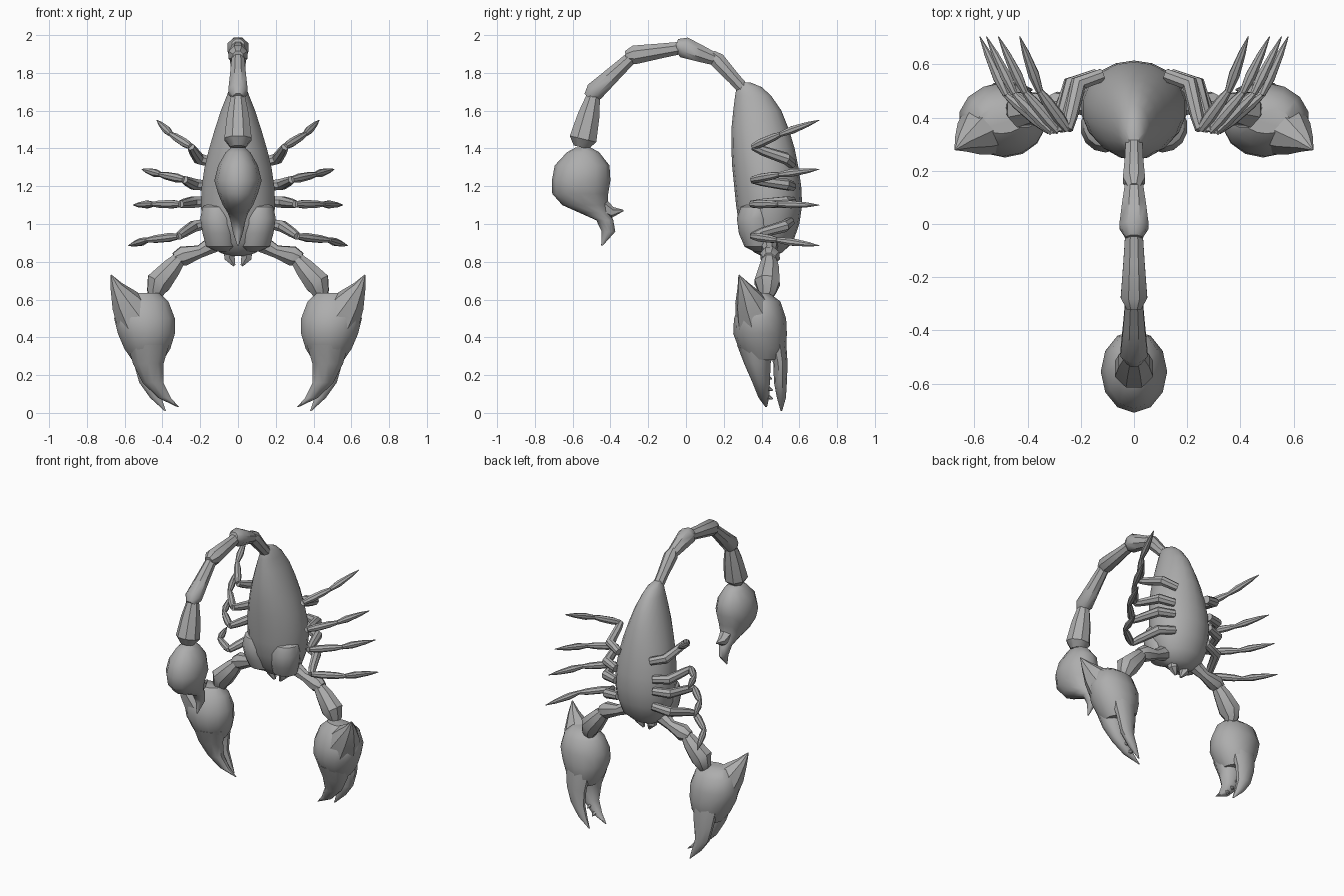
import bpy, bmesh, math
from mathutils import Vector

grey = bpy.data.materials.new("shell_grey")
grey.diffuse_color = (0.42, 0.42, 0.42, 1)


def finish(name, bm, angle=40):
    bmesh.ops.recalc_face_normals(bm, faces=bm.faces)
    mesh = bpy.data.meshes.new(name)
    bm.to_mesh(mesh)
    bm.free()
    mesh.materials.append(grey)
    ob = bpy.data.objects.new(name, mesh)
    bpy.context.collection.objects.link(ob)
    bpy.ops.object.select_all(action='DESELECT')
    ob.select_set(True)
    bpy.context.view_layer.objects.active = ob
    bpy.ops.object.shade_smooth_by_angle(angle=math.radians(angle))
    return ob


def skin(bm, rings):
    """Bridge a list of point rings and cap both ends."""
    vs = [[bm.verts.new(p) for p in r] for r in rings]
    n = len(vs[0])
    for a, b in zip(vs, vs[1:]):
        for i in range(n):
            j = (i + 1) % n
            bm.faces.new((a[i], a[j], b[j], b[i]))
    bm.faces.new(vs[0][::-1])
    bm.faces.new(vs[-1])


def loft(name, sections, side=1, n=14):
    """Stack of horizontal ovals: z, centre x, centre y, radius x, radius y."""
    bm = bmesh.new()
    skin(bm, [[(side * (cx + rx * math.sin(t)), cy - ry * math.cos(t), z)
               for t in (2 * math.pi * i / n for i in range(n))]
              for z, cx, cy, rx, ry in sections])
    return finish(name, bm)


def tube(name, path, side=1, n=8):
    """Round limb along a path of x, y, z, radius."""
    pts = [Vector(p[:3]) for p in path]
    bm = bmesh.new()
    rings, last = [], None
    for i, p in enumerate(pts):
        d = (pts[min(i + 1, len(pts) - 1)] - pts[max(i - 1, 0)]).normalized()
        if last is None:
            u = d.orthogonal() if abs(d.x) > 0.9 else Vector((1, 0, 0)) - d * d.x
        else:
            u = last - d * last.dot(d)
        u.normalize()
        last, v = u, d.cross(u)
        r = path[i][3]
        ring = []
        for k in range(n):
            t = 2 * math.pi * (k + 0.5) / n
            q = p + (u * math.cos(t) + v * math.sin(t)) * r
            ring.append((side * q.x, q.y, q.z))
        rings.append(ring)
    skin(bm, rings)
    return finish(name, bm)


# Body: z, half width, front y, back y
body = [(0.83, 0.05, 0.40, 0.47), (0.85, 0.10, 0.36, 0.51), (0.90, 0.155, 0.32, 0.565),
        (1.00, 0.19, 0.28, 0.60), (1.10, 0.20, 0.265, 0.615), (1.20, 0.195, 0.255, 0.61),
        (1.30, 0.18, 0.245, 0.595), (1.40, 0.155, 0.24, 0.575), (1.50, 0.125, 0.24, 0.545),
        (1.60, 0.092, 0.25, 0.505), (1.68, 0.06, 0.26, 0.45), (1.725, 0.042, 0.268, 0.40),
        (1.75, 0.02, 0.28, 0.34)]
loft("body", [(z, 0, (f + b) / 2, w, (b - f) / 2) for z, w, f, b in body], n=18)

# Tail segments, each narrow at the start and swollen towards its end
joints = [(0.345, 1.67, 0.03), (0.165, 1.868, 0.045), (-0.01, 1.935, 0.06),
          (-0.275, 1.895, 0.054), (-0.485, 1.70, 0.055), (-0.545, 1.45, 0.078)]
for i in range(5):
    a, b = Vector((0, *joints[i][:2])), Vector((0, *joints[i + 1][:2]))
    r = joints[i + 1][2]
    end = b + (b - a).normalized() * 0.045
    mid = a.lerp(b, 0.5)
    tube(f"tail_segment_{i + 1}", [(*a, 0.034), (*mid, r * 0.8), (*b, r), (*end, r * 0.55)])

# Stinger: bulb, hooked point and small spur
loft("stinger_bulb", [(1.405, 0, -0.545, 0.035, 0.04), (1.38, 0, -0.545, 0.065, 0.085),
                      (1.31, 0, -0.55, 0.105, 0.145), (1.23, 0, -0.555, 0.125, 0.155),
                      (1.16, 0, -0.56, 0.105, 0.148), (1.10, 0, -0.535, 0.08, 0.12),
                      (1.06, 0, -0.485, 0.055, 0.08), (1.02, 0, -0.43, 0.04, 0.045),
                      (0.96, 0, -0.41, 0.028, 0.036), (0.885, 0, -0.445, 0.004, 0.004)], n=12)
tube("stinger_spur", [(0, -0.46, 1.10, 0.05), (0, -0.39, 1.06, 0.03), (0, -0.33, 1.072, 0.003)], n=6)

# Legs: root, knee, ankle and tip of each
legs = [((0.12, 0.56, 1.32), (0.25, 0.355, 1.41), (0.355, 0.50, 1.475), (0.43, 0.705, 1.55)),
        ((0.14, 0.56, 1.20), (0.285, 0.35, 1.235), (0.41, 0.495, 1.262), (0.51, 0.705, 1.29)),
        ((0.14, 0.56, 1.12), (0.305, 0.345, 1.105), (0.45, 0.49, 1.105), (0.555, 0.705, 1.10)),
        ((0.13, 0.55, 1.01), (0.315, 0.35, 0.935), (0.48, 0.485, 0.915), (0.58, 0.705, 0.885))]

for side, tag in ((1, "right"), (-1, "left")):
    for i, pts in enumerate(legs):
        root, knee, ankle, tip = map(Vector, pts)
        hip = root.lerp(knee, 0.3) + Vector((0.05, 0.03, 0))
        low = root.lerp(knee, 0.75) + Vector((0.02, 0, 0))
        tube(f"{tag}_leg_{i + 1}_thigh", [(*root, 0.026), (*hip, 0.032), (*low, 0.026),
                                          (*knee, 0.02)], side)
        tube(f"{tag}_leg_{i + 1}_shin", [(*knee, 0.016), (*knee.lerp(ankle, 0.3), 0.024),
                                         (*knee.lerp(ankle, 0.75), 0.021), (*ankle, 0.013)], side)
        tube(f"{tag}_leg_{i + 1}_foot", [(*ankle, 0.014), (*ankle.lerp(tip, 0.3), 0.022),
                                         (*ankle.lerp(tip, 0.7), 0.014), (*tip, 0.002)], side)

    # Head lobe and mouth part
    loft(f"{tag}_head_lobe", [(0.855, 0.07, 0.40, 0.04, 0.04), (0.88, 0.09, 0.385, 0.08, 0.075),
                              (0.95, 0.10, 0.375, 0.09, 0.095), (1.03, 0.108, 0.365, 0.094, 0.096),
                              (1.09, 0.11, 0.37, 0.08, 0.08), (1.12, 0.11, 0.39, 0.04, 0.04)], side)
    tube(f"{tag}_mouth_part", [(0.04, 0.43, 0.87, 0.04), (0.045, 0.435, 0.82, 0.032),
                               (0.02, 0.43, 0.78, 0.008)], side, 6)

    # Claw arm
    tube(f"{tag}_upper_arm", [(0.12, 0.44, 0.90, 0.05), (0.20, 0.445, 0.855, 0.035),
                              (0.29, 0.445, 0.83, 0.055), (0.335, 0.44, 0.815, 0.035)], side)
    tube(f"{tag}_forearm", [(0.29, 0.44, 0.84, 0.03), (0.35, 0.44, 0.77, 0.055),
                            (0.42, 0.43, 0.69, 0.072), (0.435, 0.43, 0.64, 0.05),
                            (0.44, 0.42, 0.60, 0.03)], side)

    # Claw: palm, corner spike and two fingers
    loft(f"{tag}_palm", [(0.635, 0.50, 0.39, 0.085, 0.05), (0.59, 0.50, 0.395, 0.135, 0.105),
                         (0.50, 0.495, 0.392, 0.165, 0.138), (0.42, 0.485, 0.392, 0.155, 0.142),
                         (0.34, 0.48, 0.405, 0.125, 0.125), (0.28, 0.478, 0.41, 0.085, 0.09)], side)
    tube(f"{tag}_claw_spike", [(0.53, 0.38, 0.49, 0.125), (0.60, 0.335, 0.595, 0.08),
                               (0.645, 0.305, 0.67, 0.035), (0.672, 0.28, 0.73, 0.003)], side)
    loft(f"{tag}_front_finger", [(0.36, 0.475, 0.37, 0.115, 0.10), (0.26, 0.475, 0.378, 0.085, 0.07),
                                 (0.16, 0.45, 0.398, 0.058, 0.046), (0.08, 0.39, 0.412, 0.036, 0.028),
                                 (0.03, 0.315, 0.425, 0.004, 0.004)], side, 10)
    loft(f"{tag}_back_finger", [(0.38, 0.485, 0.48, 0.09, 0.05), (0.26, 0.485, 0.50, 0.07, 0.038),
                                (0.16, 0.475, 0.50, 0.05, 0.034), (0.08, 0.435, 0.505, 0.032, 0.024),
                                (0.01, 0.385, 0.505, 0.004, 0.004)], side, 10)
    for k, (x, y, z) in enumerate([(0.46, 0.425, 0.19), (0.43, 0.43, 0.13), (0.395, 0.43, 0.085)]):
        tube(f"{tag}_claw_tooth_{k + 1}", [(x, y, z, 0.018), (x, y + 0.03, z - 0.01, 0.003)], side, 6)
